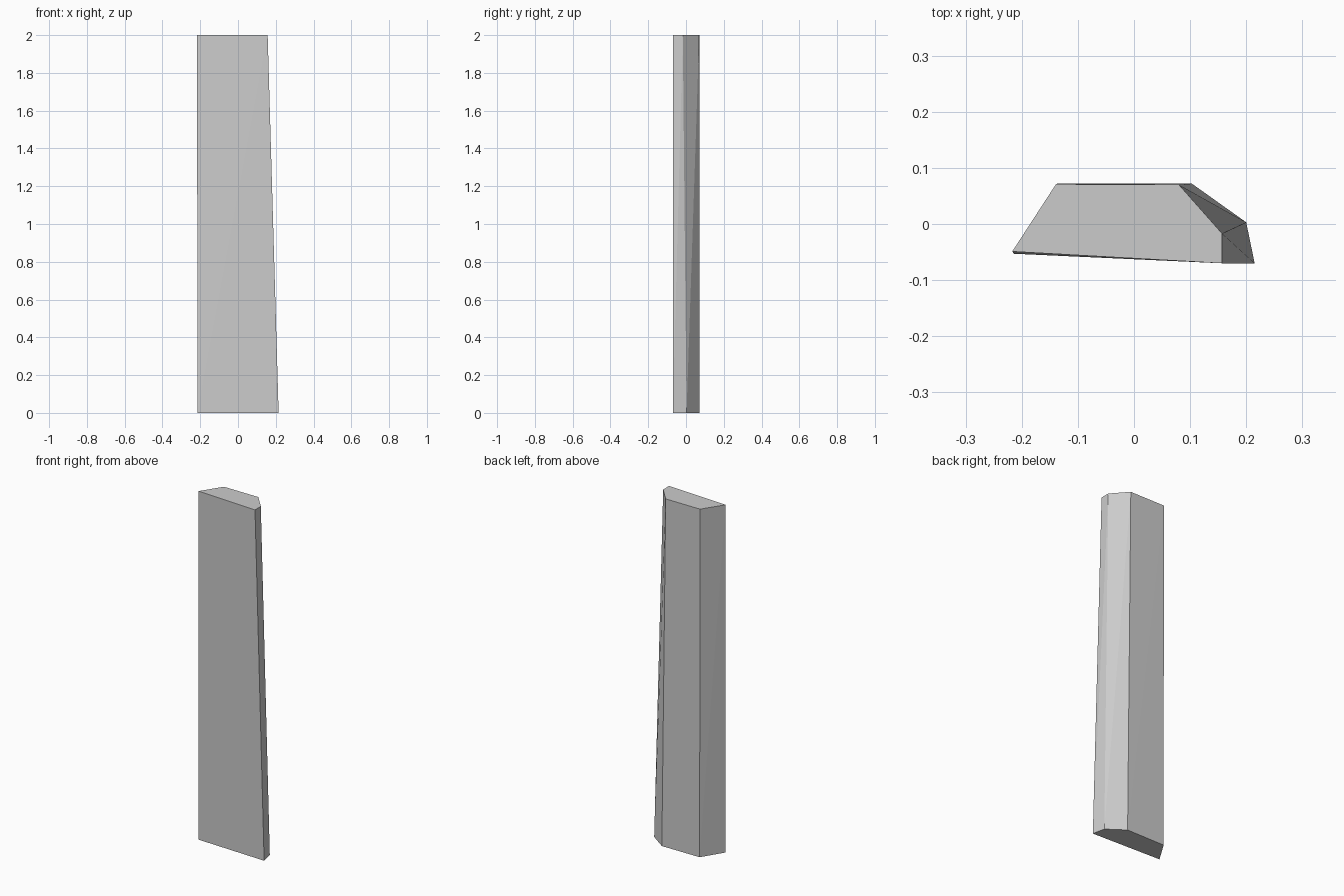
import bpy, bmesh

if "Cube" in bpy.data.objects:
    bpy.data.objects.remove(bpy.data.objects["Cube"])

# Plank cross-sections, counter-clockwise from the front left corner
bottom = [(-0.214, -0.053), (0.215, -0.07), (0.2, 0.003), (0.103, 0.072), (-0.137, 0.072)]
top = [(-0.217, -0.049), (0.157, -0.07), (0.157, -0.017), (0.08, 0.07), (-0.139, 0.071)]


def loft(name, lower, upper, height):
    """Closed flat-faced solid between two matching outlines."""
    bm = bmesh.new()
    b = [bm.verts.new((x, y, 0)) for x, y in lower]
    t = [bm.verts.new((x, y, height)) for x, y in upper]
    bm.faces.new(b[::-1])
    bm.faces.new(t)
    # Sides twist slightly, so each is split along a diagonal
    for i in range(len(b)):
        j = (i + 1) % len(b)
        bm.faces.new((b[i], b[j], t[j]))
        bm.faces.new((b[i], t[j], t[i]))
    mesh = bpy.data.meshes.new(name)
    bm.to_mesh(mesh)
    bm.free()
    obj = bpy.data.objects.new(name, mesh)
    bpy.context.collection.objects.link(obj)
    return obj


# Tapered plank with bevelled back edges
loft("plank", bottom, top, 2.0)
